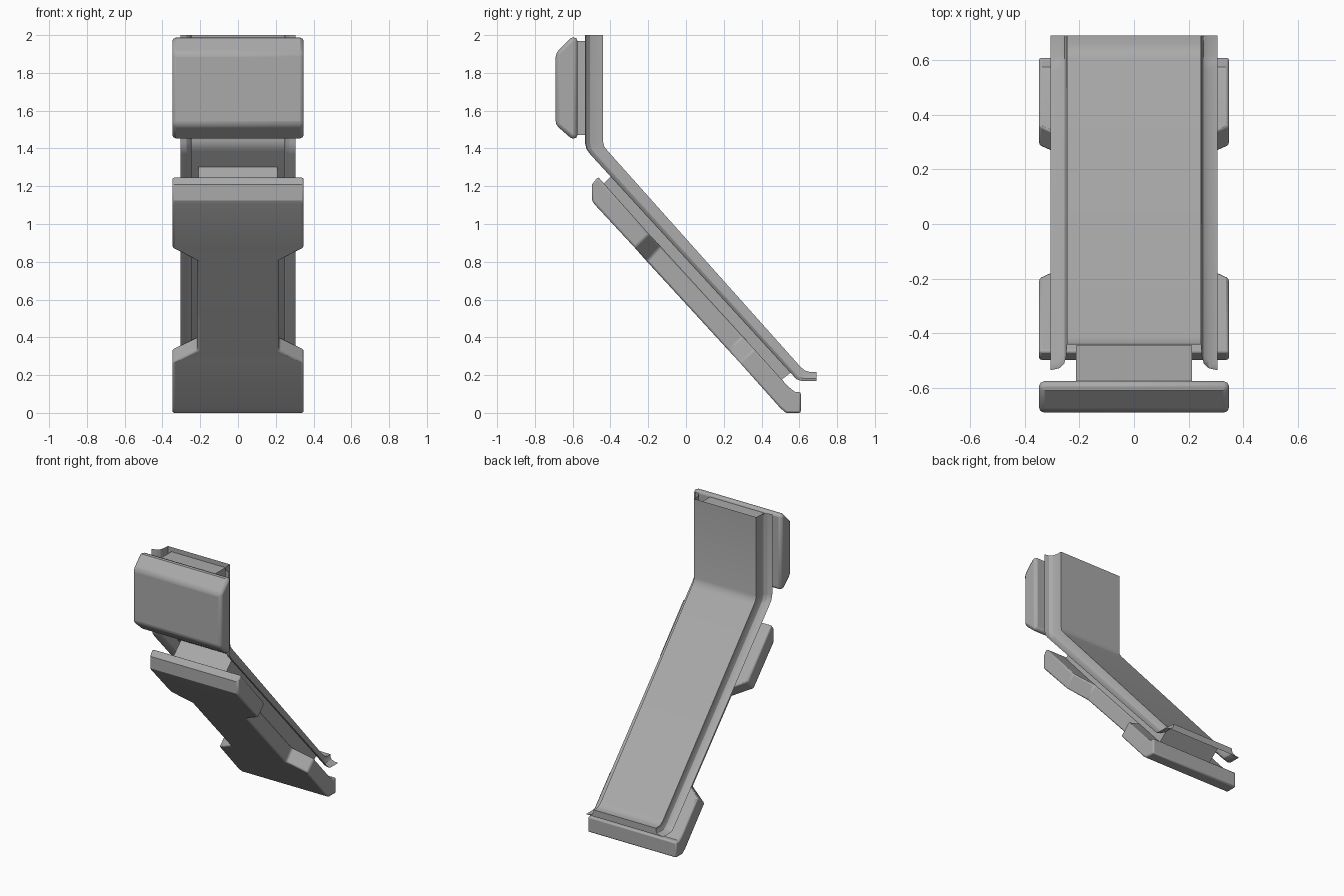
import bpy
import bmesh
import math

default_cube = bpy.data.objects.get("Cube")
if default_cube:
    bpy.data.objects.remove(default_cube, do_unlink=True)

# One plain grey for every part
grey = bpy.data.materials.new("plain grey")
grey.use_nodes = True
colour = (0.4, 0.4, 0.4, 1)
grey.diffuse_color = colour
grey.node_tree.nodes["Principled BSDF"].inputs["Base Color"].default_value = colour


def loft(name, sections, closed=True, bevel=0, end_cap=0):
    """Skin a row of cross-sections; closed ones become capped solids."""
    bm = bmesh.new()
    rings = [[bm.verts.new(point) for point in section] for section in sections]
    count = len(rings[0])
    for ring, following in zip(rings, rings[1:]):
        for i in range(count if closed else count - 1):
            j = (i + 1) % count
            bm.faces.new((ring[i], ring[j], following[j], following[i]))
    if closed:
        bm.faces.new(rings[0])
        bm.faces.new(rings[-1])
    if end_cap:
        bm.faces.new(rings[-1])
    bmesh.ops.recalc_face_normals(bm, faces=bm.faces)
    mesh = bpy.data.meshes.new(name)
    bm.to_mesh(mesh)
    bm.free()
    mesh.materials.append(grey)
    part = bpy.data.objects.new(name, mesh)
    bpy.context.collection.objects.link(part)
    if bevel:
        modifier = part.modifiers.new("soft edges", "BEVEL")
        modifier.width = bevel
        modifier.segments = 2
        modifier.limit_method = "ANGLE"
        modifier.angle_limit = math.radians(40)
    bpy.ops.object.select_all(action="DESELECT")
    part.select_set(True)
    bpy.context.view_layer.objects.active = part
    bpy.ops.object.shade_smooth_by_angle(angle=math.radians(28))
    return part


def extrude_side(name, profile, half_width, bevel=0):
    """Extrude a side profile of (y, z) points across the width."""
    return loft(name, [[(x, y, z) for y, z in profile]
                       for x in (-half_width, half_width)], bevel=bevel)


# Bent sheet rail: flat web at the back, sides flaring outwards at the front
half_profile = [(0.245, 0), (0.247, 0.45), (0.255, 0.73), (0.273, 0.92), (0.305, 1)]
rail_profile = [(-x, d) for x, d in reversed(half_profile)] + half_profile
rail_path = [  # web (y, z), then lip (y, z)
    ((-0.44, 2), (-0.535, 2)),
    ((-0.44, 1.44), (-0.535, 1.43)),
    ((-0.433, 1.41), (-0.526, 1.395)),
    ((-0.413, 1.385), (-0.508, 1.37)),
    ((0.605, 0.245), (0.56, 0.205)),
    ((0.63, 0.224), (0.585, 0.178)),
    ((0.655, 0.217), (0.61, 0.17)),
    ((0.69, 0.217), (0.69, 0.17)),
]
rail_sections = [
    [(x, web[0] + d * (lip[0] - web[0]), web[1] + d * (lip[1] - web[1]))
     for x, d in rail_profile]
    for web, lip in rail_path]
loft("rail", rail_sections, closed=False, end_cap=True)

# Upper pad with sloped top and bottom, and the block holding it to the rail
extrude_side("upper_pad", [
    (-0.575, 1.99), (-0.61, 1.985), (-0.69, 1.905),
    (-0.69, 1.525), (-0.61, 1.455), (-0.575, 1.45)], 0.348, bevel=0.02)
extrude_side("upper_block", [
    (-0.58, 1.97), (-0.445, 1.97), (-0.445, 1.47), (-0.58, 1.47)], 0.213)

# Lower pad: wide at both ends, narrow waist, flattened foot
WIDE, WAIST = 0.348, 0.216
pad_path = [  # half width, front (y, z), back (y, z)
    (WIDE, (-0.497, 1.125), (-0.497, 1.21)),
    (WIDE, (-0.485, 1.105), (-0.466, 1.25)),
    (WIDE, (-0.27, 0.873), (-0.196, 0.947)),
    (WAIST, (-0.21, 0.805), (-0.135, 0.882)),
    (WAIST, (0.228, 0.328), (0.302, 0.404)),
    (WIDE, (0.286, 0.265), (0.36, 0.339)),
    (WIDE, (0.5, 0.025), (0.54, 0.14)),
    (WIDE, (0.53, 0), (0.575, 0.112)),
    (WIDE, (0.608, 0), (0.608, 0.11)),
]
loft("lower_pad", [
    [(-w, *front), (w, *front), (w, *back), (-w, *back)]
    for w, front, back in pad_path], bevel=0.01)

# Sloping block between the lower pad and the rail
extrude_side("lower_block", [
    (-0.44, 1.21), (-0.345, 1.303), (0.6, 0.25), (0.5, 0.17)], 0.208)
